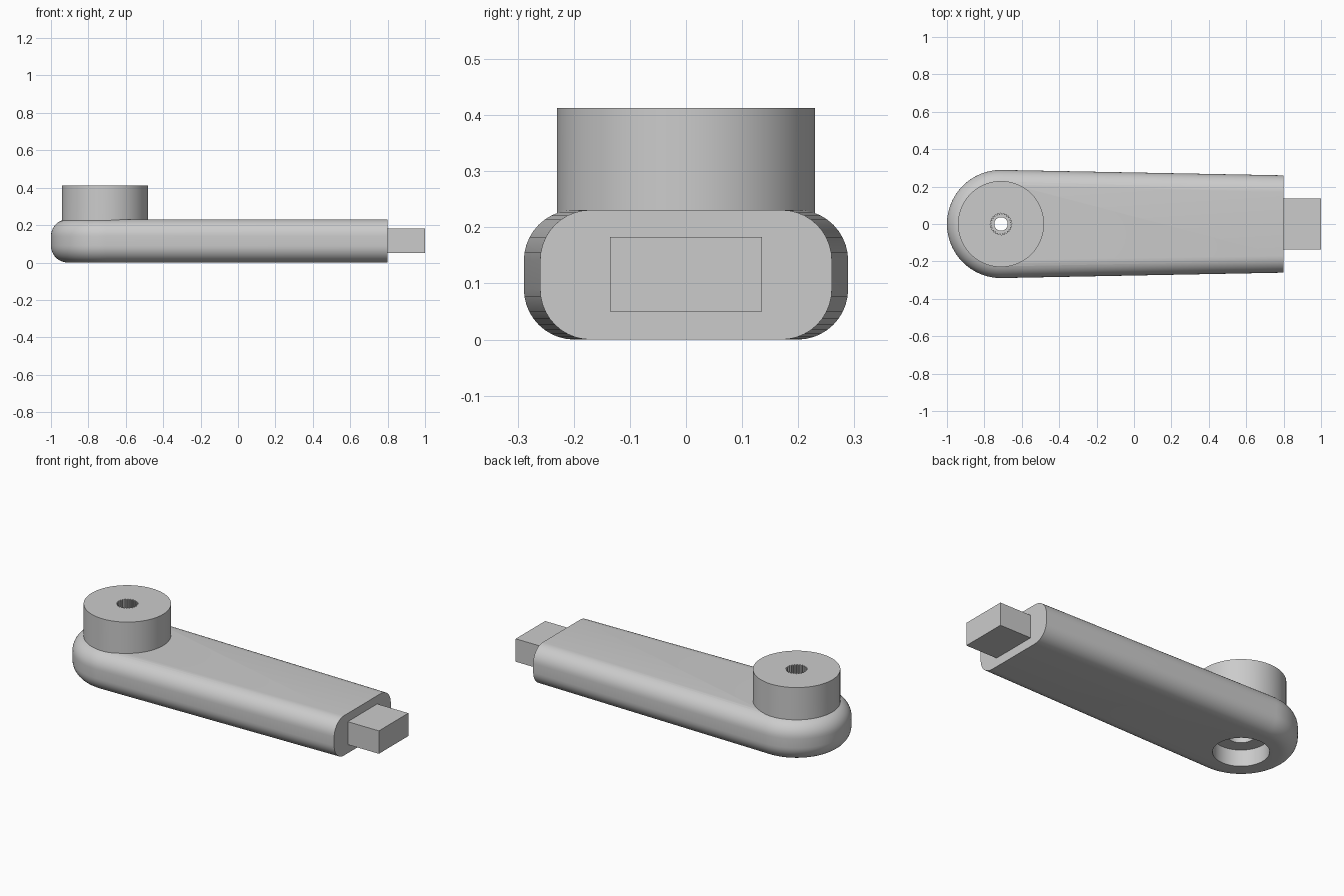
import bpy, bmesh
from math import sin, cos, pi, atan2, radians

if "Cube" in bpy.data.objects:
    bpy.data.objects.remove(bpy.data.objects["Cube"])

HUB_X, HUB_R = -0.711, 0.289
END_X, END_R = 0.8, 0.26
HEIGHT, FILLET = 0.231, 0.09

grey = bpy.data.materials.new("plain grey")
grey.use_nodes = True
grey.diffuse_color = (0.6, 0.6, 0.6, 1)
grey.node_tree.nodes["Principled BSDF"].inputs["Base Color"].default_value = (0.6, 0.6, 0.6, 1)


def loft(name, rings):
    """Skin a stack of equal-sized closed rings and cap both ends."""
    bm = bmesh.new()
    loops = [[bm.verts.new(p) for p in ring] for ring in rings]
    n = len(loops[0])
    for low, high in zip(loops, loops[1:]):
        for i in range(n):
            j = (i + 1) % n
            bm.faces.new((low[i], low[j], high[j], high[i]))
    bm.faces.new(loops[0][::-1])
    bm.faces.new(loops[-1])
    bmesh.ops.recalc_face_normals(bm, faces=bm.faces)
    mesh = bpy.data.meshes.new(name)
    bm.to_mesh(mesh)
    bm.free()
    mesh.materials.append(grey)
    ob = bpy.data.objects.new(name, mesh)
    bpy.context.collection.objects.link(ob)
    return ob


def circle(r, z, n=96, tooth=0):
    """Ring around the hub axis; tooth pulls alternate pairs of points inward."""
    pts = []
    for i in range(n):
        rr = r - tooth * (i // 2 % 2)
        a = 2 * pi * i / n
        pts.append((HUB_X + rr * cos(a), rr * sin(a), z))
    return pts


def arm_outline(inset, z, steps=48):
    """Rounded hub end, tapering straight to the square-cut end."""
    tilt = atan2(HUB_R - END_R, END_X - HUB_X)
    start, sweep = pi / 2 - tilt, pi + 2 * tilt
    r, w = HUB_R - inset, END_R - inset
    pts = [(END_X, w, z)]
    for i in range(steps + 1):
        a = start + sweep * i / steps
        pts.append((HUB_X + r * cos(a), r * sin(a), z))
    pts.append((END_X, -w, z))
    return pts


def combine(target, other, operation):
    mod = target.modifiers.new(operation.lower(), "BOOLEAN")
    mod.operation, mod.solver, mod.object = operation, "EXACT", other
    bpy.context.view_layer.objects.active = target
    bpy.ops.object.modifier_apply(modifier=mod.name)
    bpy.data.objects.remove(other)


# Arm with rounded long edges
quarter = [radians(9 * k) for k in range(11)]
lower = [(FILLET * (1 - sin(a)), FILLET * (1 - cos(a))) for a in quarter]
upper = [(d, HEIGHT - z) for d, z in reversed(lower)]
arm = loft("crank_arm", [arm_outline(d, z) for d, z in lower + upper])

# Round boss on top of the hub
boss = loft("hub_boss", [circle(0.23, 0.19), circle(0.23, 0.413)])
combine(arm, boss, "UNION")

# Stepped bore: wide recess, relief, narrow hole, toothed socket
bore = loft("bore_cutter", [
    circle(0.145, -0.05), circle(0.145, 0.095),
    circle(0.07, 0.095), circle(0.07, 0.2),
    circle(0.036, 0.2), circle(0.036, 0.28),
    circle(0.058, 0.28, tooth=0.008), circle(0.058, 0.45, tooth=0.008)])
combine(arm, bore, "DIFFERENCE")

# Square tang at the far end
tang = loft("end_tang", [
    [(x, y, z) for x, y in ((0.78, -0.135), (1, -0.135), (1, 0.135), (0.78, 0.135))]
    for z in (0.05, 0.183)])

# Smooth the curves, keep the edges crisp
for ob in (arm, tang):
    bpy.ops.object.select_all(action="DESELECT")
    ob.select_set(True)
    bpy.context.view_layer.objects.active = ob
    bpy.ops.object.shade_smooth_by_angle(angle=radians(30))
